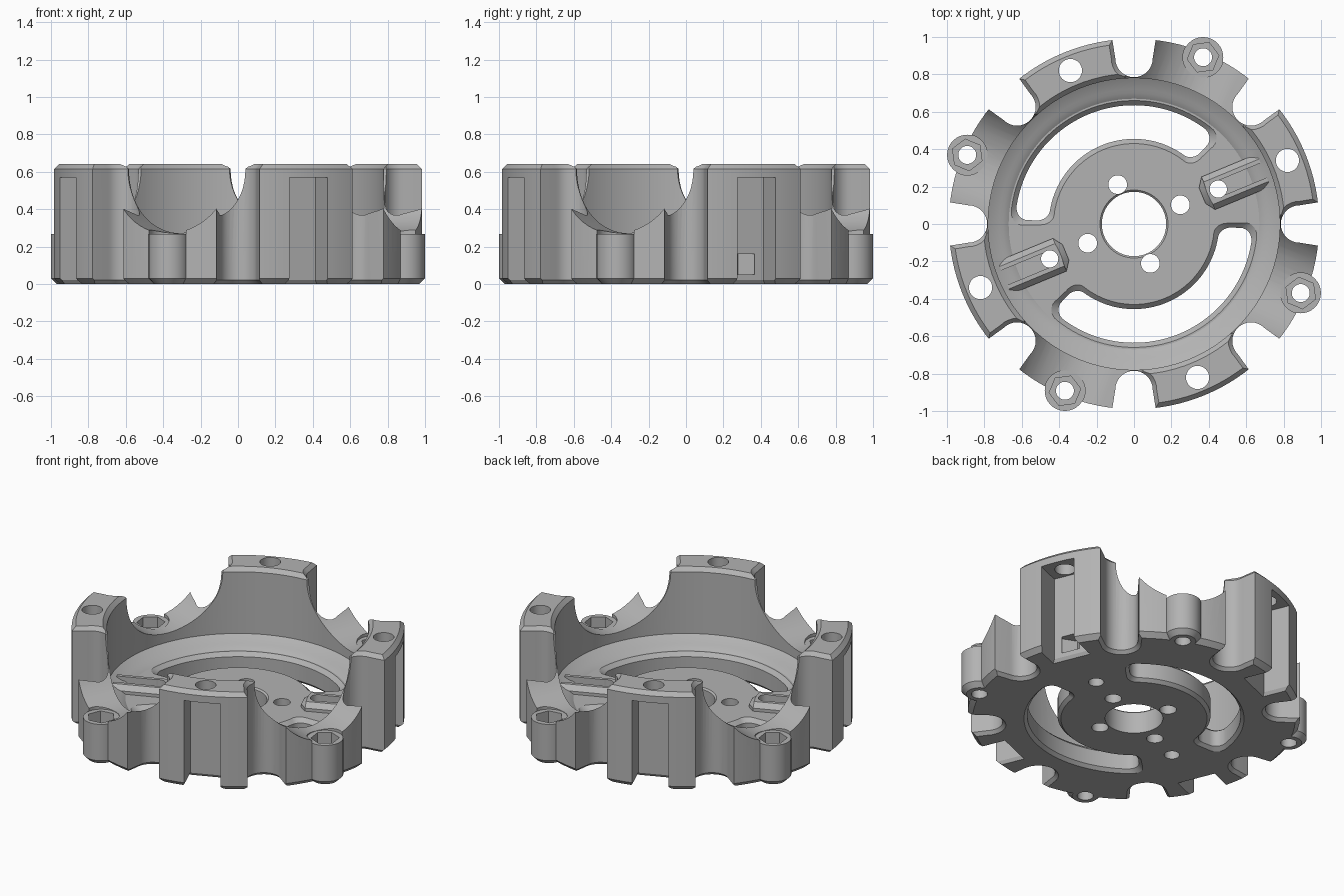
import bpy, bmesh, math
from mathutils import Matrix, Vector

if "Cube" in bpy.data.objects:
    bpy.data.objects.remove(bpy.data.objects["Cube"])

metal = bpy.data.materials.new("plain grey")
metal.use_nodes = True
GREY = (0.45, 0.45, 0.45, 1)
metal.diffuse_color = GREY
metal.node_tree.nodes["Principled BSDF"].inputs["Base Color"].default_value = GREY

TOP, FLOOR = 0.64, 0.15
QUARTERS = [0, 90, 180, 270]
TOWERS = [a + 22.5 for a in QUARTERS]
LOWS = [a + 67.5 for a in QUARTERS]
PAIR = [22.5, 202.5]


# Outlines: each returns a function of the outward offset
def circle(radius, cx=0, sides=32):
    return lambda o: [(cx + (radius + o) * math.cos(2 * math.pi * i / sides),
                       (radius + o) * math.sin(2 * math.pi * i / sides)) for i in range(sides)]


def arc(cx, cy, r, a0, a1, n=8):
    return [(cx + r * math.cos(math.radians(a0 + (a1 - a0) * i / n)),
             cy + r * math.sin(math.radians(a0 + (a1 - a0) * i / n))) for i in range(n + 1)]


def notch(o):
    return arc(0.885, 0, 0.1 + o, 90, 270, 16) + [(1.2, -0.15 - o), (1.2, 0.15 + o)]


def recess(o):
    return [(0.815 - o, 0.11 + o), (0.815 - o, -0.11 - o), (1.2, -0.11 - o), (1.2, 0.11 + o)]


def kidney(o):
    # Rounded rectangle bent around the centre
    mid, half, c = 0.545, 0.09 + o, 0.065
    length = math.radians(67.5) * mid - 0.02 + o
    pts = []
    for sx, sy, a in ((1, 1, 0), (-1, 1, 90), (-1, -1, 180), (1, -1, 270)):
        pts += arc(sx * (length - c), sy * (half - c), c, a, a + 90)
        if sy * sx < 0:
            continue
        # Extra points along the long sides
        pts += [(sx * (length - c) * (1 - i / 20), sy * half) for i in range(1, 40)]
    return [((mid + v) * math.cos(u / mid), (mid + v) * math.sin(u / mid)) for u, v in pts]


def rail(o):
    w = 0.095 + o
    return ([(0.75, w), (0.43, w), (0.395 - o, w - 0.05), (0.395 - o, 0.05 - w),
             (0.43, -w), (0.75, -w), (0.75, -0.042)]
            + arc(0.488, 0, 0.042, 270, 90) + [(0.75, 0.042)])


def saddle(o):
    return (arc(0, 0.61, 0.34, 180, 360, 32)
            + [(0.34, 0.615), (0.37, 0.645), (0.37, 0.8), (-0.37, 0.8), (-0.37, 0.645), (-0.34, 0.615)])


def loft(name, outline, levels, angles=(0,), upright=False):
    """Skin one outline through (height, offset) levels, repeated at several angles."""
    bm = bmesh.new()
    for a in angles:
        m = Matrix.Rotation(math.radians(a), 4, 'Z')
        if upright:  # outline (across, up) pushed outward along the radius
            m = m @ Matrix(((0, 0, 1, 0), (1, 0, 0, 0), (0, 1, 0, 0), (0, 0, 0, 1)))
        rings = [[bm.verts.new(m @ Vector((x, y, z))) for x, y in outline(o)] for z, o in levels]
        n = len(rings[0])
        for low, high in zip(rings, rings[1:]):
            for i in range(n):
                j = (i + 1) % n
                bm.faces.new((low[i], low[j], high[j], high[i]))
        bm.faces.new(rings[0][::-1])
        bm.faces.new(rings[-1])
    bmesh.ops.recalc_face_normals(bm, faces=bm.faces)
    mesh = bpy.data.meshes.new(name)
    bm.to_mesh(mesh)
    bm.free()
    mesh.materials.append(metal)
    ob = bpy.data.objects.new(name, mesh)
    bpy.context.collection.objects.link(ob)
    return ob


def combine(target, tool, operation='DIFFERENCE'):
    tool.hide_render = True
    mod = target.modifiers.new(tool.name, 'BOOLEAN')
    mod.operation, mod.solver, mod.object = operation, 'EXACT', tool
    bpy.context.view_layer.objects.active = target
    bpy.ops.object.modifier_apply(modifier=mod.name)
    bpy.data.objects.remove(tool)


# Round cup with chamfered rims
housing = loft("housing", circle(0.99, sides=128),
               [(0, -0.03), (0.03, 0), (TOP - 0.025, 0), (TOP, -0.025)])
combine(housing, loft("bore", circle(0.78, sides=128),
                      [(FLOOR, -0.11), (0.17, -0.08), (0.175, -0.06), (0.21, 0),
                       (TOP - 0.025, 0), (TOP + 0.01, 0.035)]))

# Gaps between the four towers, and bolt bosses in them
combine(housing, loft("saddle_gap", saddle, [(0.4, 0), (1.2, 0)], LOWS, upright=True))
combine(housing, loft("boss", circle(0.108, 0.965), [(0, -0.03), (0.03, 0), (0.268, 0)], LOWS), 'UNION')
combine(housing, loft("boss_seat", circle(0.108, 0.965), [(0.268, 0), (0.4, 0)], LOWS))
combine(housing, loft("nut_pocket", circle(0.085, 0.965, 6), [(0.19, 0), (0.42, 0)], LOWS))
combine(housing, loft("boss_hole", circle(0.048, 0.965), [(-0.1, 0), (0.3, 0)], LOWS))

# Eight scallops around the rim
combine(housing, loft("scallop", notch, [(-0.01, 0.03), (0.02, 0), (TOP - 0.025, 0), (TOP + 0.01, 0.03)],
                      QUARTERS + [a + 45 for a in QUARTERS]))

# Tower recesses, bolt holes and wire openings
combine(housing, loft("tower_recess", recess, [(-0.01, 0.02), (0.02, 0), (0.57, 0)], TOWERS))
combine(housing, loft("tower_hole", circle(0.062, 0.888), [(0.5, 0), (0.8, 0)], TOWERS))
combine(housing, loft("wire_opening", circle(0.075, 0.8, 4), [(0.05, 0), (0.16, 0)], PAIR))

# Floor: clamp rails, curved windows and holes
combine(housing, loft("clamp_rail", rail, [(FLOOR - 0.03, 0), (FLOOR + 0.02, 0), (0.2, -0.03)], PAIR), 'UNION')
combine(housing, loft("curved_window", kidney, [(-0.01, 0.03), (0.02, 0), (FLOOR - 0.025, 0), (FLOOR + 0.01, 0.035)],
                      [112.5, 292.5]))
combine(housing, loft("centre_hole", circle(0.172, sides=64),
                      [(-0.1, 0), (FLOOR - 0.01, 0), (FLOOR + 0.01, 0.02)]))
combine(housing, loft("side_hole", circle(0.05, 0.268), [(-0.1, 0), (0.3, 0)], PAIR))
combine(housing, loft("cross_hole", circle(0.05, 0.228), [(-0.1, 0), (0.3, 0)], [112.5, 292.5]))
combine(housing, loft("rail_hole", circle(0.046, 0.488), [(-0.1, 0), (0.3, 0)], PAIR))

bpy.ops.object.select_all(action='DESELECT')
housing.select_set(True)
bpy.context.view_layer.objects.active = housing
bpy.ops.object.shade_smooth_by_angle(angle=math.radians(25))
